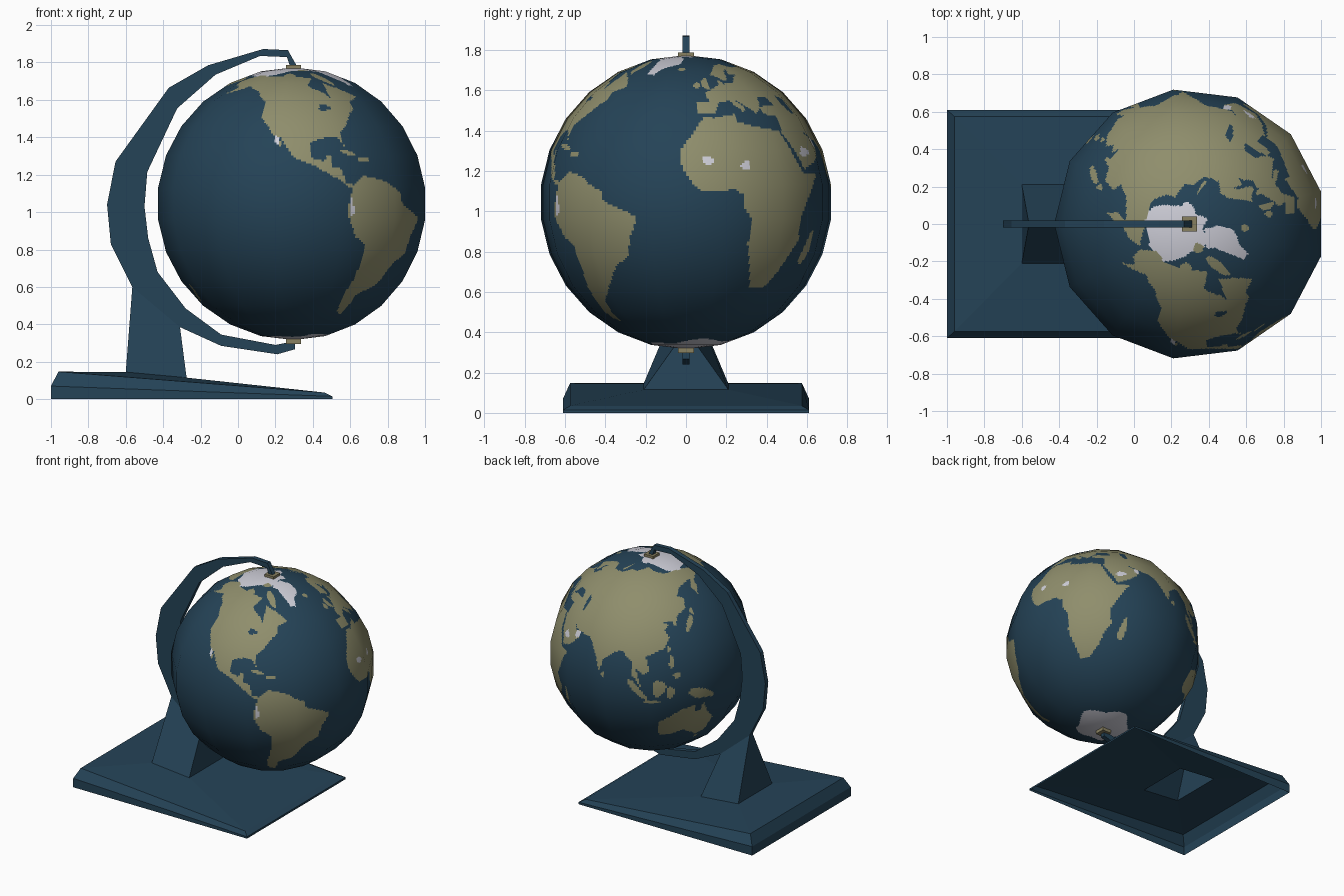
import bpy, bmesh, math
from mathutils import Vector

if "Cube" in bpy.data.objects:
    bpy.data.objects.remove(bpy.data.objects["Cube"])

def material(name, rgb):
    m = bpy.data.materials.new(name)
    m.diffuse_color = (*rgb, 1)
    m.use_nodes = True
    m.node_tree.nodes["Principled BSDF"].inputs["Base Color"].default_value = m.diffuse_color
    return m

MATS = [material("deep_blue", (0.018, 0.056, 0.095)), material("olive_land", (0.275, 0.270, 0.150)),
        material("ice_white", (0.62, 0.62, 0.69)), material("dull_brass", (0.25, 0.22, 0.12))]
SEA, LAND, ICE, BRASS = range(4)

def add_mesh(name, verts, faces, mats):
    me = bpy.data.meshes.new(name)
    me.from_pydata(verts, [], faces)
    for m in mats:
        me.materials.append(m)
    ob = bpy.data.objects.new(name, me)
    bpy.context.collection.objects.link(ob)
    return ob

def loft(name, rings, mat, closed):
    """Join four-cornered rings into a flat-faced skin."""
    verts = [p for r in rings for p in r]
    faces = [(4*k+i, 4*k+(i+1) % 4, 4*k+4+(i+1) % 4, 4*k+4+i)
             for k in range(len(rings)-1) for i in range(4)]
    if closed:
        n = len(verts)
        faces += [(3, 2, 1, 0), (n-4, n-3, n-2, n-1)]
    ob = add_mesh(name, verts, faces, [mat])
    if closed:
        bm = bmesh.new()
        bm.from_mesh(ob.data)
        bmesh.ops.recalc_face_normals(bm, faces=bm.faces)
        bm.to_mesh(ob.data)
        bm.free()
    return ob

# ---- wedge base: open shell with a hole under the pedestal
def rect(x0, z0, x1, z1, y):
    return [(x0, -y, z0), (x1, -y, z1), (x1, y, z1), (x0, y, z0)]

foot = rect(-0.60, 0.145, -0.275, 0.115, 0.21)
loft("wedge_base", [rect(-1, 0, 0.505, 0, 0.61), rect(-1, 0.07, 0.505, 0.015, 0.61),
                    rect(-0.96, 0.147, 0.465, 0.035, 0.575), foot], MATS[SEA], False)
loft("pedestal", [foot, rect(-0.565, 0.60, -0.31, 0.385, 0.018)], MATS[SEA], False)

# ---- curved arm: outer x, z then inner x, z
ARM = [(.315, 1.78, .278, 1.78), (.267, 1.866, .262, 1.829), (.135, 1.872, .118, 1.835),
       (-.16, 1.785, -.12, 1.735), (-.37, 1.665, -.325, 1.555), (-.655, 1.27, -.485, 1.215),
       (-.70, 1.04, -.50, 1.03), (-.68, .83, -.48, .86), (-.565, .60, -.43, .68),
       (-.31, .385, -.28, .485), (-.09, .285, -.09, .345), (.21, .24, .20, .29), (.305, .267, .305, .31)]
T = 0.018
loft("curved_arm", [[(a, -T, b), (c, -T, d), (c, T, d), (a, T, b)] for a, b, c, d in ARM], MATS[SEA], True)

# ---- pivot caps at both poles
CX, CZ, R = 0.297, 1.045, 0.729
for name, z0, z1 in (("upper_pivot", 1.764, 1.787), ("lower_pivot", 0.296, 0.324)):
    loft(name, [rect(CX-.04, z, CX+.04, z, .04) for z in (z0, z1)], MATS[BRASS], True)

# ---- globe: 13 x 13 sided ball, each facet cut into small cells for the map
SIDES, NU, NV = 13, 24, 16
NI, NJ = SIDES*NU, SIDES*NV

def facet(k, n, step, start):
    """Point on the chord of a unit circle, k cells along, n cells per side."""
    s, f = divmod(k, n)
    a, b = math.radians(start+step*s), math.radians(start+step*(s+1))
    return (math.cos(a)*(1-f/n) + math.cos(b)*f/n, math.sin(a)*(1-f/n) + math.sin(b)*f/n)

around = [facet(i, NU, 360/SIDES, 180) for i in range(NI)]
upright = [facet(j, NV, 180/SIDES, -90) for j in range(NJ+1)]
verts = [(0, 0, -R)] + [(R*r*c, R*r*s, R*z) for r, z in upright[1:-1] for c, s in around] + [(0, 0, R)]

def vid(i, j):
    return 0 if j == 0 else len(verts)-1 if j == NJ else 1+(j-1)*NI+i % NI

faces, cells = [], []
for j in range(NJ):
    for i in range(NI):
        faces.append(list(dict.fromkeys((vid(i, j), vid(i+1, j), vid(i+1, j+1), vid(i, j+1)))))
        az = 180+360*(i+.5)/NI
        cells.append(((az-15+170) % 360-170, -90+180*(j+.5)/NJ))
paint = [SEA]*len(cells)

def fill(mat, pts):
    """Colour the cells inside a longitude/latitude outline."""
    x0, x1 = min(p[0] for p in pts), max(p[0] for p in pts)
    y0, y1 = min(p[1] for p in pts), max(p[1] for p in pts)
    edges = list(zip(pts, pts[1:]+pts[:1]))
    for k, (x, y) in enumerate(cells):
        if x0 < x < x1 and y0 < y < y1:
            hits = sum((a[1] > y) != (b[1] > y) and x < a[0]+(y-a[1])*(b[0]-a[0])/(b[1]-a[1])
                       for a, b in edges)
            if hits % 2:
                paint[k] = mat

def spot(mat, lon, lat, rx, ry, tilt=0):
    """Colour a slightly ragged, tilted oval."""
    t = math.radians(tilt)
    out = []
    for k in range(20):
        a = math.tau*k/20
        w = 1+.12*math.sin(3*a+lon)
        u, v = rx*w*math.cos(a), ry*w*math.sin(a)
        out.append((lon+u*math.cos(t)-v*math.sin(t), lat+u*math.sin(t)+v*math.cos(t)))
    fill(mat, out)

# polar ice, as ovals seen along the axis
for k, (lon, lat) in enumerate(cells):
    a, r = math.radians(lon+15), R*math.cos(math.radians(lat))
    x, y = r*math.cos(a), r*math.sin(a)
    w = 1+.1*math.sin(5*a)
    if lat > 60 and math.hypot((x+.08)/.17, (y+.04)/.155) < w:
        paint[k] = ICE
    if lat < -60 and math.hypot(x-.03, y-.03) < .2*w:
        paint[k] = ICE

# north america
fill(LAND, [(-168, 66), (-156, 71), (-128, 70), (-95, 69), (-85, 68), (-93, 60), (-82, 55), (-79, 51),
            (-77, 62), (-65, 58), (-56, 52), (-65, 49), (-66, 44), (-70, 42), (-76, 35), (-81, 31), (-80, 25),
            (-83, 29), (-90, 29), (-97, 27), (-97, 20), (-91, 18), (-90, 21), (-87, 21), (-88, 16), (-83, 15),
            (-82, 9), (-77, 8), (-80, 7), (-86, 11), (-95, 16), (-105, 20), (-112, 30), (-110, 23), (-117, 33),
            (-124, 40), (-124, 48), (-133, 56), (-145, 60), (-158, 56), (-166, 54), (-158, 59), (-165, 61)])
# south america
fill(LAND, [(-78, 8), (-72, 12), (-62, 10), (-51, 4), (-50, 0), (-44, -2), (-35, -6), (-39, -14), (-41, -22),
            (-48, -26), (-54, -34), (-58, -38), (-65, -42), (-67, -50), (-67, -55), (-73, -52), (-74, -42),
            (-71, -30), (-70, -18), (-76, -14), (-81, -5), (-80, 1)])
# africa
fill(LAND, [(-17, 15), (-13, 8), (-8, 4), (5, 5), (9, 3), (9, -1), (13, -8), (12, -17), (15, -27), (18, -36),
            (26, -35), (32, -28), (35, -22), (40, -15), (39, -6), (43, 0), (51, 11), (43, 11), (37, 20),
            (33, 29), (20, 31), (11, 33), (10, 37), (-2, 35), (-6, 36), (-10, 31), (-17, 21)])
# europe
fill(LAND, [(-9, 37), (-9, 43), (-2, 43), (-4, 48), (2, 51), (8, 54), (9, 57), (12, 54), (20, 55), (24, 59),
            (29, 60), (22, 61), (24, 65), (20, 63), (17, 57), (13, 56), (10, 59), (5, 60), (12, 66), (20, 70),
            (30, 71), (41, 67), (61, 69), (61, 41), (41, 41), (38, 46), (30, 46), (28, 42), (23, 37), (19, 41),
            (13, 45), (18, 40), (16, 38), (10, 44), (3, 43), (-1, 37)])
# asia
fill(LAND, [(60, 69), (70, 73), (82, 73), (104, 77), (113, 74), (130, 71), (150, 71), (170, 70), (189, 66),
            (178, 62), (165, 60), (163, 56), (157, 51), (156, 57), (163, 62), (142, 59), (135, 54), (141, 52),
            (138, 46), (130, 42), (127, 35), (125, 39), (118, 39), (122, 37), (119, 34), (122, 30), (118, 24),
            (106, 20), (109, 12), (105, 9), (100, 13), (104, 1), (98, 9), (98, 16), (91, 22), (86, 20),
            (80, 15), (78, 8), (73, 18), (70, 22), (66, 25), (57, 26), (49, 30), (56, 25), (59, 22), (52, 16),
            (44, 13), (35, 28), (36, 36), (27, 37), (27, 41), (60, 42)])
# australia
fill(LAND, [(114, -22), (122, -18), (129, -14), (136, -12), (136, -16), (140, -17), (142, -11), (146, -19),
            (153, -26), (150, -37), (144, -39), (138, -34), (131, -31), (123, -34), (115, -34)])
# greenland
fill(ICE, [(-70, 77), (-58, 75), (-52, 69), (-48, 61), (-42, 60), (-38, 66), (-22, 71), (-18, 78), (-30, 83),
           (-60, 82)])
# islands: longitude, latitude, half sizes, tilt
for s in [(47, -19, 2.2, 7, -15), (-2, 54, 2.5, 4), (-8, 53, 2, 2), (-19, 65, 4, 1.5), (138, 37, 2, 6, -40),
          (143, 43, 2, 2), (101, 0, 8, 2, -45), (114, 1, 4, 5), (140, -5, 9, 3, -20), (110, -7, 5, 1),
          (121, -2, 2, 4), (122, 16, 1.5, 4), (125, 8, 2, 2), (172, -43, 1.8, 4, -40), (176, -39, 1.5, 3),
          (-79, 22, 4, 1, -15), (-71, 19, 3, 1.2), (81, 7, 1, 1.6), (-72, 68, 9, 4, -40), (-110, 71, 8, 2),
          (-85, 79, 12, 2), (57, 73, 5, 1.5, 40), (146, -42, 2, 1.5), (121, 23.5, 1, 1.5)]:
    spot(LAND, *s)
# inland water
for s in [(51, 42, 2.2, 5, 15), (-86, 45, 4, 1.5)]:
    spot(SEA, *s)
# pale patches: deserts and high ground
for s in [(-6, 16.5, 2.4, 1.7), (11, 14.5, 2.4, 1.6), (-113, 28, 1.2, 2.5, 30), (-79, -2, 1.2, 4), (46, 20, 3, 2),
          (57, 24, 2, 2)]:
    spot(ICE, *s)

globe = add_mesh("globe", verts, faces, MATS[:3])
me = globe.data
me.polygons.foreach_set("material_index", paint)
me.polygons.foreach_set("use_smooth", [True]*len(faces))
me.normals_split_custom_set_from_vertices([Vector(v).normalized() for v in verts])
globe.location = (CX, 0, CZ)
